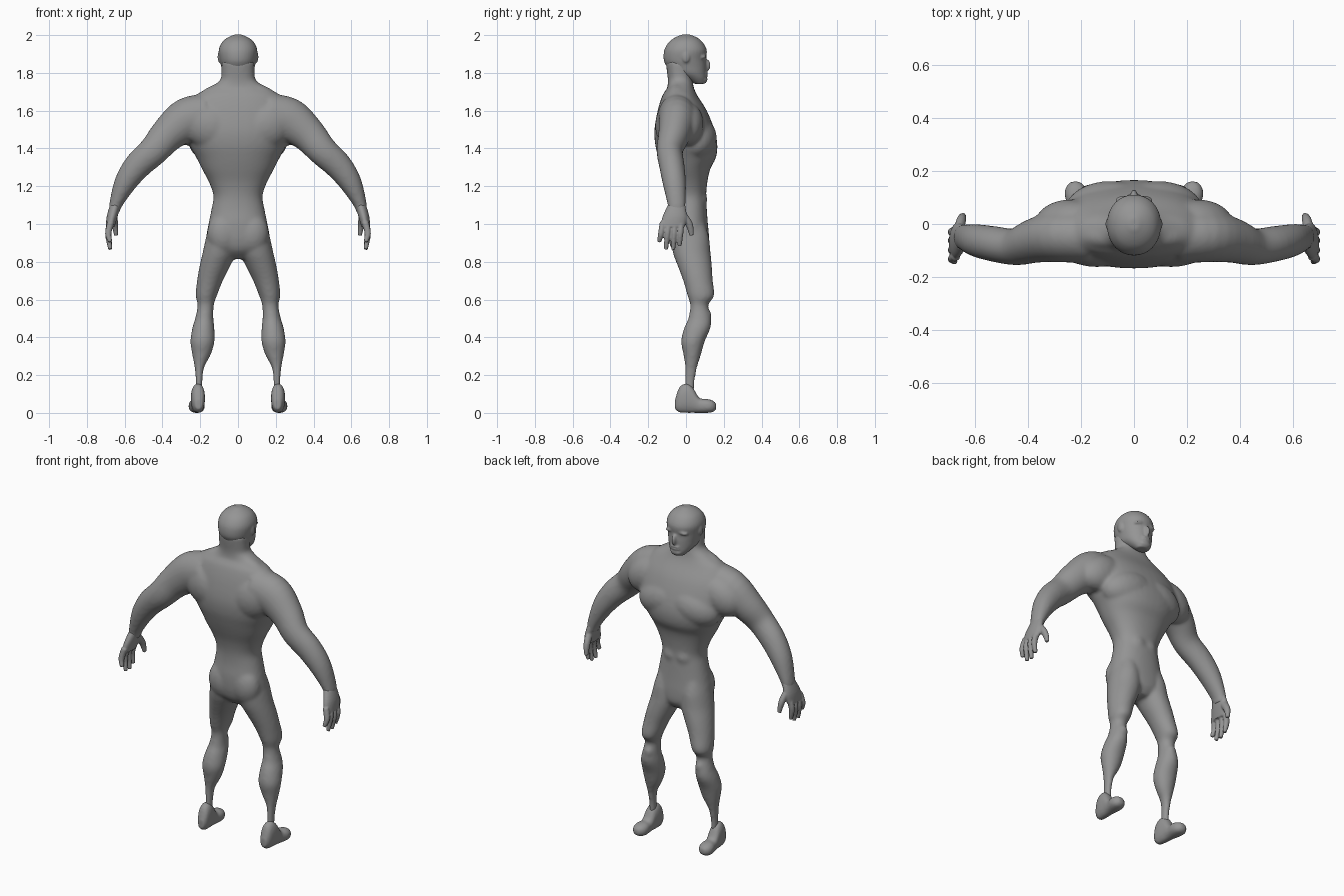
import bpy, bmesh, math
from mathutils import Vector, Matrix

cube = bpy.data.objects.get("Cube")
if cube:
    bpy.data.objects.remove(cube, do_unlink=True)

grey = bpy.data.materials.new("plain grey")
grey.use_nodes = True
COLOUR = (0.3, 0.3, 0.3, 1)
grey.diffuse_color = COLOUR
grey.node_tree.nodes["Principled BSDF"].inputs["Base Color"].default_value = COLOUR

X, Y, Z = Vector((1, 0, 0)), Vector((0, 1, 0)), Vector((0, 0, 1))


def smooth_rings(rings, steps=4):
    """Pass a smooth curve through every value of the rings."""
    out = []
    last = len(rings) - 1
    for i in range(last):
        quad = (rings[max(i - 1, 0)], rings[i], rings[i + 1], rings[min(i + 2, last)])
        for k in range(steps):
            t = k / steps
            out.append([b + t / 2 * (c - a + t * (2 * a - 5 * b + 4 * c - d
                        + t * (3 * (b - c) + d - a))) for a, b, c, d in zip(*quad)])
    return out + [list(rings[-1])]


def loft(bm, rings, plane="level", side=1, power=2.0, sides=28):
    """Skin rings of (x, y, z, half extent u, half extent v)."""
    rings = smooth_rings(rings)
    centres = [Vector((r[0] * side, r[1], r[2])) for r in rings]
    loops = []
    for i, r in enumerate(rings):
        u, v = X, Y
        if plane == "upright":
            v = Z
        elif plane == "path":
            along = centres[min(i + 1, len(rings) - 1)] - centres[max(i - 1, 0)]
            u = along.cross(Y).normalized()
            v = along.cross(u).normalized()
        loop = []
        for k in range(sides):
            a = math.tau * k / sides
            c, s = math.cos(a), math.sin(a)
            c = math.copysign(abs(c) ** (2 / power), c)
            s = math.copysign(abs(s) ** (2 / power), s)
            loop.append(bm.verts.new(centres[i] + u * c * r[3] + v * s * r[4]))
        loops.append(loop)
    faces = [bm.faces.new(loops[0]), bm.faces.new(loops[-1][::-1])]
    for a, b in zip(loops, loops[1:]):
        for k in range(sides):
            n = (k + 1) % sides
            faces.append(bm.faces.new((a[k], b[k], b[n], a[n])))
    bmesh.ops.recalc_face_normals(bm, faces=faces)


def lump(bm, centre, radii, tilt=0):
    """Ellipsoid, tilted about the y axis."""
    m = Matrix.Translation(centre) @ Matrix.Rotation(tilt, 4, "Y") @ Matrix.Diagonal((*radii, 1))
    bmesh.ops.create_uvsphere(bm, u_segments=24, v_segments=14, radius=1, matrix=m)


def fuse(bm, name, voxel, passes):
    """Melt the overlapping pieces into one smooth skin."""
    mesh = bpy.data.meshes.new(name)
    bm.to_mesh(mesh)
    bm.free()
    mesh.materials.append(grey)
    obj = bpy.data.objects.new(name, mesh)
    bpy.context.collection.objects.link(obj)
    bpy.ops.object.select_all(action="DESELECT")
    bpy.context.view_layer.objects.active = obj
    obj.select_set(True)
    remesh = obj.modifiers.new("skin", "REMESH")
    remesh.mode = "VOXEL"
    remesh.voxel_size = voxel
    soften = obj.modifiers.new("soften", "SMOOTH")
    soften.factor = 0.5
    soften.iterations = passes
    for m in ("skin", "soften"):
        bpy.ops.object.modifier_apply(modifier=m)
    bpy.ops.object.shade_smooth_by_angle(angle=math.radians(45))


def upright_rings(rows):
    """Turn (z, half width, back, front) into centred rings."""
    return [(0, (b + f) / 2, z, w, (f - b) / 2) for z, w, b, f in rows]


# Torso with neck and hips
TORSO = [(1.86, .088, -.108, .03), (1.8, .088, -.1, .03), (1.76, .096, -.096, .035),
         (1.72, .155, -.1, .042),
         (1.68, .225, -.125, .06), (1.6, .27, -.15, .11), (1.5, .28, -.167, .15),
         (1.42, .257, -.163, .166), (1.35, .22, -.145, .158), (1.29, .19, -.125, .128),
         (1.22, .153, -.1, .113), (1.15, .13, -.086, .107), (1.08, .14, -.085, .11),
         (1.0, .156, -.093, .116),
         (.92, .167, -.09, .123), (.86, .13, -.07, .12), (.815, .05, -.02, .09)]
body = bmesh.new()
loft(body, upright_rings(TORSO), power=2.25, sides=40)

# Legs: z, inner, outer, back, front
LEG = [(1.0, .03, .148, -.07, .1), (.93, .015, .169, -.08, .122), (.85, .01, .187, -.07, .13),
       (.78, .04, .203, -.045, .137),
       (.7, .08, .217, -.015, .142), (.62, .112, .224, .008, .15), (.57, .128, .214, .022, .118),
       (.5, .13, .227, .012, .132), (.45, .125, .242, -.01, .13), (.38, .124, .252, -.026, .1),
       (.31, .143, .243, -.014, .08), (.24, .179, .23, -.005, .059), (.17, .188, .224, -.006, .047),
       (.11, .188, .224, -.006, .043)]
# Arms: path through shoulder, elbow and wrist
ARM = [(.16, -.05, 1.57, .12, .1), (.27, -.045, 1.55, .118, .1), (.37, -.062, 1.475, .094, .085),
       (.445, -.086, 1.39, .08, .07), (.53, -.075, 1.31, .073, .067), (.595, -.062, 1.22, .06, .062),
       (.645, -.05, 1.11, .036, .049), (.655, -.05, 1.06, .027, .045)]
for side in (1, -1):
    loft(body, [((i + o) / 2, (b + f) / 2, z, (o - i) / 2, (f - b) / 2)
                for z, i, o, b, f in LEG], side=side)
    loft(body, ARM, "path", side)
    # Muscles: chest, front of shoulder, shoulder blade, buttock, belly
    lump(body, (.09 * side, .05, 1.455), (.175, .113, .115), .25 * side)
    lump(body, (.24 * side, .005, 1.53), (.14, .088, .105), .5 * side)
    lump(body, (.14 * side, -.07, 1.52), (.16, .093, .13), -.4 * side)
    lump(body, (.075 * side, -.03, .95), (.088, .067, .11))
    for z in (1.24, 1.13):
        lump(body, (.035 * side, .065, z), (.06, .047, .065))
    # Kneecap and collar muscle
    lump(body, (.172 * side, .1, .515), (.032, .036, .04))
    lump(body, (.12 * side, -.045, 1.695), (.11, .047, .042), .4 * side)
fuse(body, "body", .01, 8)

# Head with face and ears
HEAD = [(1.742, .035, .045, .1), (1.77, .06, -.01, .108), (1.8, .08, -.075, .108),
        (1.835, .089, -.103, .108), (1.87, .097, -.118, .106), (1.92, .102, -.115, .11),
        (1.96, .086, -.093, .09), (1.985, .058, -.062, .062), (2.003, .018, -.022, .022)]
head = bmesh.new()
loft(head, upright_rings(HEAD), power=2.1, sides=36)
lump(head, (0, .106, 1.84), (.014, .024, .034))
lump(head, (0, .094, 1.765), (.036, .02, .02))
for z in (1.788, 1.8):
    lump(head, (0, .104, z), (.03, .013, .007))
for side in (1, -1):
    lump(head, (.036 * side, .086, 1.888), (.036, .022, .012), .15 * side)
    lump(head, (.097 * side, 0, 1.885), (.011, .021, .032))
fuse(head, "head", .006, 3)

# Hands and feet, the figure faces +y
PALM = [(.65, -.05, 1.1, .028, .046), (.666, -.06, 1.04, .029, .064), (.677, -.072, .985, .023, .066)]
FINGERS = [(-.122, -.142, .905), (-.09, -.106, .866), (-.058, -.068, .864), (-.026, -.034, .885)]
# Foot: y, bottom, top, half width
FOOT = [(-.058, .02, .07, .018), (-.035, .003, .135, .032), (0, 0, .155, .037),
        (.035, 0, .135, .036), (.07, 0, .08, .036), (.11, 0, .074, .043),
        (.14, .004, .066, .036), (.16, .018, .05, .016)]
for side, word in ((-1, "left"), (1, "right")):
    hand = bmesh.new()
    loft(hand, PALM, side=side)
    for root, tip, z in FINGERS:
        loft(hand, [(.673, root, 1.01, .018, .017), (.687, (root + tip) / 2, .95, .017, .016),
                    (.676, tip, z, .011, .011)], "path", side, sides=12)
    loft(hand, [(.662, -.03, 1.06, .02, .024), (.652, .016, 1.0, .018, .02),
                (.645, .03, .94, .011, .012)], "path", side, sides=12)
    fuse(hand, word + "_hand", .005, 2)

    foot = bmesh.new()
    loft(foot, [(.212 + .06 * y, y, (a + b) / 2, w, (b - a) / 2) for y, a, b, w in FOOT],
         "upright", side, power=2.3)
    fuse(foot, word + "_foot", .007, 3)
